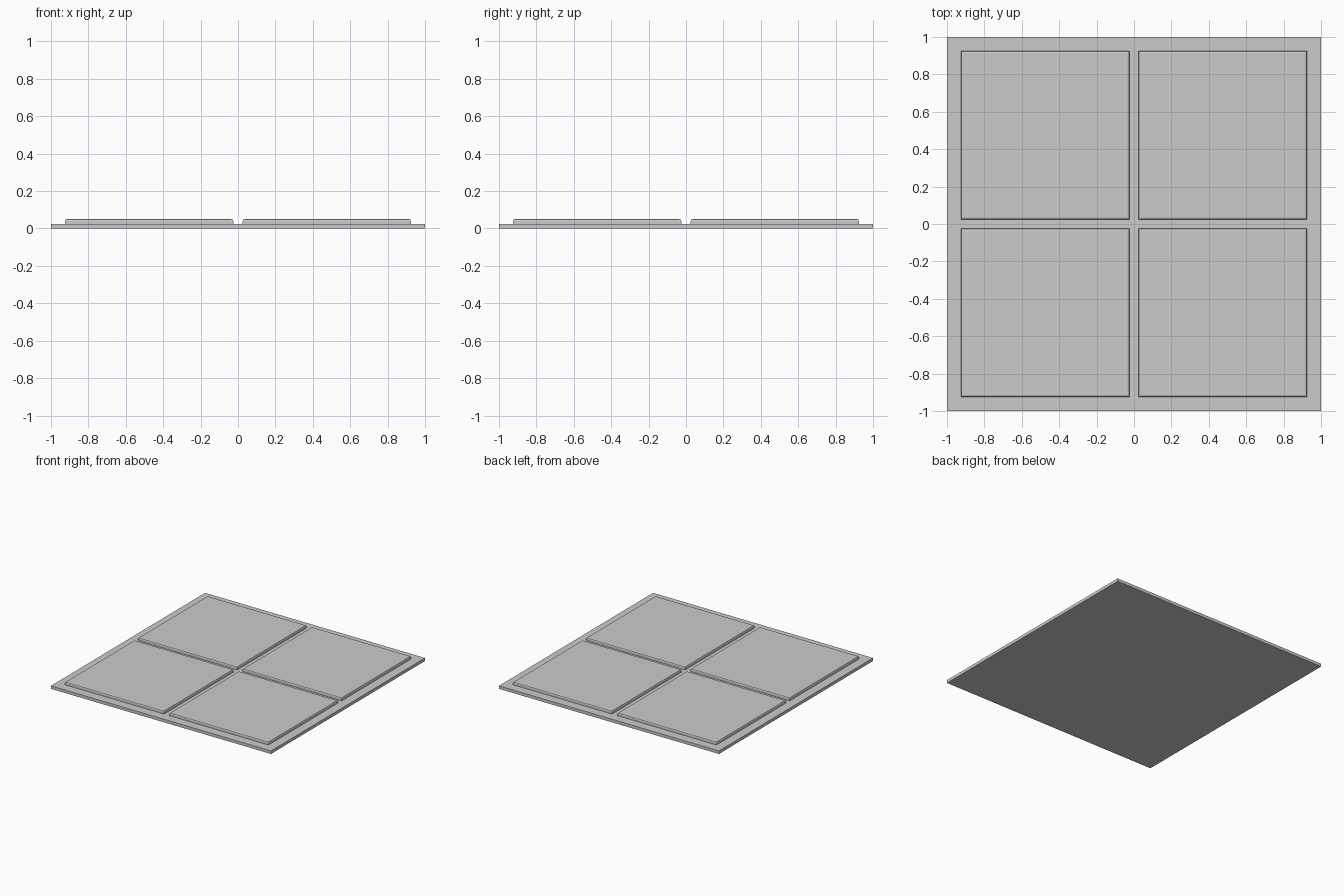
import bpy
import bmesh

if "Cube" in bpy.data.objects:
    bpy.data.objects.remove(bpy.data.objects["Cube"])


def slab(name, size, height, x, y, z, bevel=0.0):
    """Flat square slab standing on z, optionally with rounded top edges."""
    bm = bmesh.new()
    bmesh.ops.create_cube(bm, size=1)
    for v in bm.verts:
        v.co.x *= size
        v.co.y *= size
        v.co.z = (v.co.z + 0.5) * height
    if bevel:
        top = [e for e in bm.edges if all(v.co.z > height * 0.9 for v in e.verts)]
        bmesh.ops.bevel(bm, geom=top, offset=bevel, segments=2,
                        profile=0.5, affect='EDGES')
    mesh = bpy.data.meshes.new(name)
    bm.to_mesh(mesh)
    bm.free()
    obj = bpy.data.objects.new(name, mesh)
    obj.location = (x, y, z)
    bpy.context.collection.objects.link(obj)
    return obj


# Base plate
slab("base_plate", 2.0, 0.025, 0, 0, 0)

# Four raised tiles
for row, sy in (("front", -1), ("back", 1)):
    for side, sx in (("left", -1), ("right", 1)):
        slab(f"tile_{row}_{side}", 0.9, 0.025, sx * 0.475, sy * 0.475, 0.025, 0.01)
